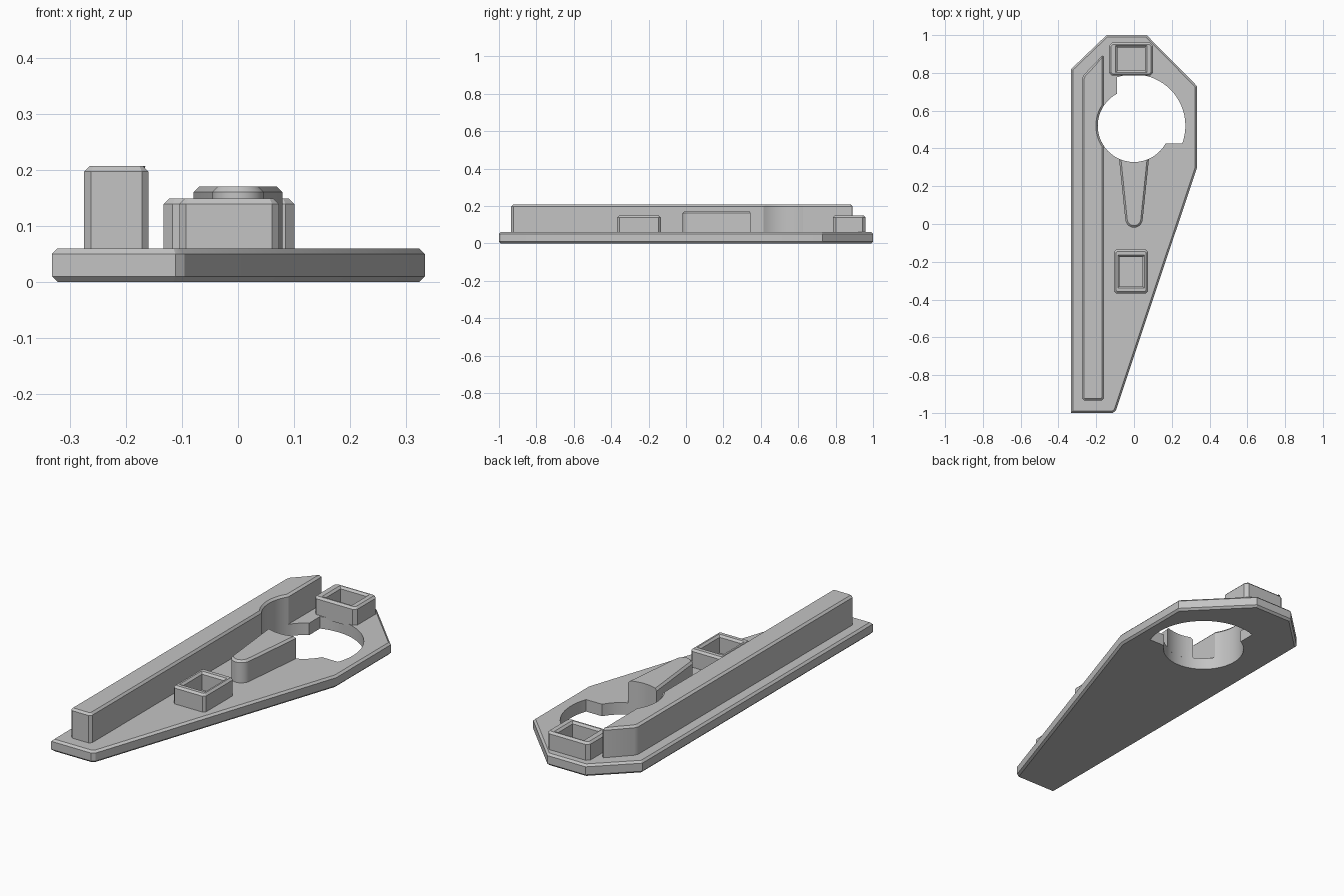
import bpy, bmesh
from math import sin, cos, radians, asin, acos, degrees
from mathutils import Vector

cube = bpy.data.objects.get("Cube")
if cube:
    bpy.data.objects.remove(cube, do_unlink=True)

COLOUR = (0.55, 0.55, 0.55, 1)
grey = bpy.data.materials.new("plain grey")
grey.use_nodes = True
grey.diffuse_color = COLOUR
grey.node_tree.nodes["Principled BSDF"].inputs["Base Color"].default_value = COLOUR


def arc(cx, cy, r, a0, a1, n):
    angles = [radians(a0 + (a1 - a0) * i / n) for i in range(n + 1)]
    return [(cx + r * cos(a), cy + r * sin(a)) for a in angles]


def rect(x0, x1, y0, y1):
    return [(x0, y0), (x1, y0), (x1, y1), (x0, y1)]


def cut_corners(points, d):
    """Replace every corner by a short flat."""
    pts = [Vector(p) for p in points]
    out = []
    for i, p in enumerate(pts):
        for q in (pts[i - 1], pts[(i + 1) % len(pts)]):
            out.append(p + (q - p).normalized() * d)
    return out


def offset(points, d):
    """Move a counter-clockwise outline outwards by d with mitred corners."""
    pts = [Vector(p) for p in points]
    out = []
    for i, p in enumerate(pts):
        a = (p - pts[i - 1]).normalized()
        b = (pts[(i + 1) % len(pts)] - p).normalized()
        na, nb = Vector((a.y, -a.x)), Vector((b.y, -b.x))
        out.append(p + (na + nb) * (d / (1 + na.dot(nb))))
    return out


def loft(name, outline, levels):
    """Solid through rings given as (offset, height)."""
    bm = bmesh.new()
    rings = [[bm.verts.new((p[0], p[1], z)) for p in offset(outline, d)] for d, z in levels]
    n = len(outline)
    for low, high in zip(rings, rings[1:]):
        for i in range(n):
            j = (i + 1) % n
            bm.faces.new((low[i], low[j], high[j], high[i]))
    bm.faces.new(rings[0][::-1])
    bm.faces.new(rings[-1])
    mesh = bpy.data.meshes.new(name)
    bm.to_mesh(mesh)
    bm.free()
    mesh.materials.append(grey)
    obj = bpy.data.objects.new(name, mesh)
    bpy.context.collection.objects.link(obj)
    return obj


def finish(obj, cutter=None):
    """Apply the cut and smooth the rounded surfaces."""
    bpy.ops.object.select_all(action='DESELECT')
    bpy.context.view_layer.objects.active = obj
    obj.select_set(True)
    if cutter:
        cutter.hide_render = True
        mod = obj.modifiers.new("cut", 'BOOLEAN')
        mod.operation, mod.solver, mod.object = 'DIFFERENCE', 'EXACT', cutter
        bpy.ops.object.modifier_apply(modifier=mod.name)
        bpy.data.objects.remove(cutter, do_unlink=True)
    bpy.ops.object.shade_smooth_by_angle(angle=radians(25))


C = 0.01       # edge chamfer
BASE = 0.05    # raised parts start inside the plate
HY, R_IN, R_OUT = 0.52, 0.192, 0.272


def raised(name, outline, top):
    return loft(name, outline, [(0, BASE), (0, top - C), (-C, top)])


# base plate with stepped round opening
plate = loft("base_plate",
             [(-0.333, -1), (-0.112, -1), (-0.096, -0.988), (0.334, 0.3), (0.334, 0.73),
              (0.067, 1), (-0.145, 1), (-0.333, 0.82)],
             [(-C, 0), (0, C), (0, 0.06 - C), (-C, 0.06)])
step_x, step_y = -0.09, -0.095
inner = arc(0, HY, R_IN, degrees(acos(step_x / R_IN)), 360 + degrees(asin(step_y / R_IN)), 32)
outer = arc(0, HY, R_OUT, degrees(asin(step_y / R_OUT)), degrees(acos(step_x / R_OUT)), 24)
finish(plate, loft("cutter", inner + outer, [(0, -0.02), (0, 0.08)]))

# long wall with a slanted rear end and a round scoop beside the opening
WALL_X = -0.16
wall_outline = cut_corners([(-0.275, -0.935), (WALL_X, -0.935), (WALL_X, 0.9), (-0.275, 0.78)], 0.012)
half = degrees(acos(-WALL_X / R_IN))
wall_outline[4:4] = [Vector(p) for p in arc(0, HY, R_IN, 180 + half, 180 - half, 12)]
finish(raised("long_wall", wall_outline, 0.207))

# tapered rib with a rounded nose, ending at the opening
rib = raised("tapered_rib",
             arc(0, 0.027, 0.046, 188, 352, 14) + [(0.087, 0.42), (-0.087, 0.42)], 0.171)
finish(rib, loft("cutter", arc(0, HY, R_IN, 0, 352.5, 47), [(0, 0.03), (0, 0.25)]))

# open sockets
for name, body, pocket, corner in (
        ("front_socket", (-0.105, 0.073, -0.368, -0.135), (-0.076, 0.045, -0.33, -0.175), 0.012),
        ("rear_socket", (-0.133, 0.101, 0.785, 0.96), (-0.087, 0.058, 0.812, 0.935), 0.016)):
    top = 0.149
    socket = raised(name, cut_corners(rect(*body), corner), top)
    finish(socket, loft("cutter", rect(*pocket),
                        [(0, 0.03), (0, top - C), (C + 0.005, top + 0.005)]))
